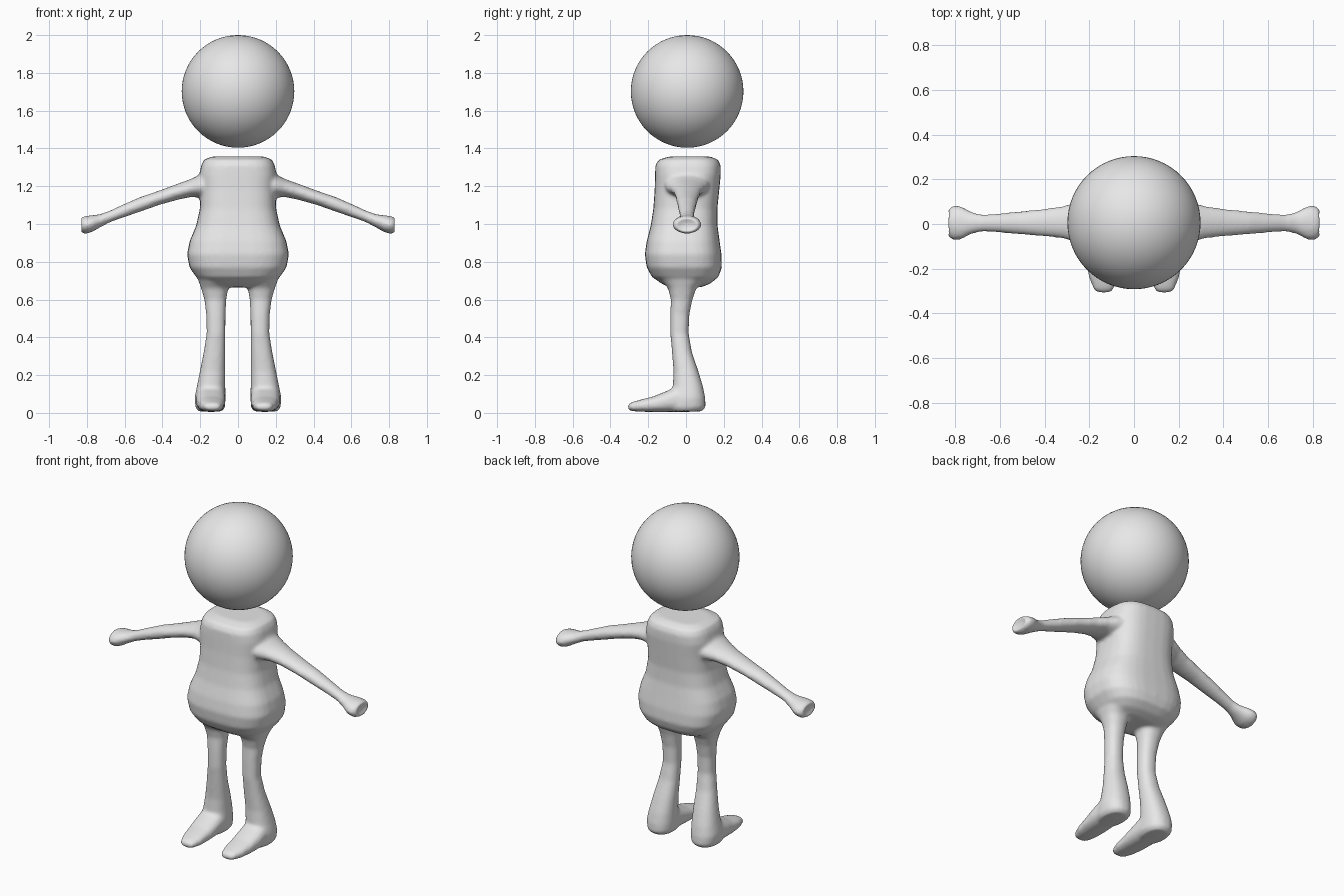
import bpy, bmesh, math
from mathutils import Vector

skin = bpy.data.materials.new("plain grey")
skin.diffuse_color = (0.8, 0.8, 0.8, 1)


def loft(bm, rings, axis, power=2.0, n=32):
    """Skin rings (position, lo_a, hi_a, lo_b, hi_b) along an axis, capped at both ends."""
    loops = []
    for p, a0, a1, b0, b1 in rings:
        loop = []
        for i in range(n):
            t = 2 * math.pi * i / n
            c, s = math.cos(t), math.sin(t)
            u = (a0 + a1) / 2 + (a1 - a0) / 2 * math.copysign(abs(c) ** (2 / power), c)
            v = (b0 + b1) / 2 + (b1 - b0) / 2 * math.copysign(abs(s) ** (2 / power), s)
            co = {'X': (p, u, v), 'Y': (u, p, v), 'Z': (u, v, p)}[axis]
            loop.append(bm.verts.new(co))
        loops.append(loop)
    faces = [bm.faces.new(loops[0]), bm.faces.new(loops[-1][::-1])]
    for l0, l1 in zip(loops, loops[1:]):
        for i in range(n):
            j = (i + 1) % n
            faces.append(bm.faces.new((l0[i], l1[i], l1[j], l0[j])))
    bmesh.ops.recalc_face_normals(bm, faces=faces)


def mirrored(rings, axis):
    """The same rings on the -x side."""
    if axis == 'X':
        return [(-p, a, b, c, d) for p, a, b, c, d in rings]
    return [(p, -b, -a, c, d) for p, a, b, c, d in rings]


bm = bmesh.new()

# Torso: z, x range, y range
torso = [(0.665, -0.13, 0.13, -0.09, 0.08), (0.685, -0.18, 0.18, -0.13, 0.13),
         (0.72, -0.222, 0.222, -0.18, 0.172), (0.77, -0.257, 0.257, -0.208, 0.19),
         (0.84, -0.27, 0.27, -0.218, 0.188), (0.91, -0.256, 0.256, -0.208, 0.178),
         (0.99, -0.222, 0.222, -0.187, 0.167), (1.08, -0.202, 0.202, -0.173, 0.166),
         (1.18, -0.2, 0.2, -0.166, 0.176), (1.26, -0.205, 0.205, -0.164, 0.184),
         (1.31, -0.195, 0.195, -0.162, 0.184), (1.34, -0.18, 0.18, -0.145, 0.17),
         (1.357, -0.14, 0.14, -0.09, 0.13)]
loft(bm, torso, 'Z', 2.9)

# Arm with flared, cupped hand: x, y range, z range
arm = [(0.12, -0.12, 0.13, 1.13, 1.30), (0.2, -0.11, 0.12, 1.14, 1.262),
       (0.25, -0.085, 0.1, 1.143, 1.238), (0.32, -0.064, 0.08, 1.128, 1.213),
       (0.42, -0.054, 0.066, 1.1, 1.176), (0.52, -0.046, 0.056, 1.064, 1.142),
       (0.62, -0.037, 0.046, 1.03, 1.098), (0.68, -0.034, 0.042, 1.008, 1.07),
       (0.73, -0.045, 0.055, 0.982, 1.052), (0.775, -0.07, 0.08, 0.956, 1.046),
       (0.81, -0.072, 0.082, 0.948, 1.042), (0.835, -0.055, 0.065, 0.958, 1.032),
       (0.82, -0.035, 0.045, 0.972, 1.012)]

# Leg: z, x range, y range
leg = [(0.008, 0.085, 0.21, -0.09, 0.085), (0.03, 0.068, 0.226, -0.1, 0.104),
       (0.08, 0.066, 0.23, -0.085, 0.102), (0.14, 0.067, 0.218, -0.07, 0.09),
       (0.22, 0.067, 0.202, -0.066, 0.066), (0.32, 0.067, 0.182, -0.074, 0.032),
       (0.42, 0.067, 0.166, -0.083, 0.014), (0.52, 0.066, 0.168, -0.083, 0.018),
       (0.6, 0.062, 0.178, -0.08, 0.034), (0.66, 0.052, 0.195, -0.095, 0.055),
       (0.7, 0.03, 0.21, -0.13, 0.1), (0.76, 0.03, 0.22, -0.14, 0.12)]

# Foot: y, x range, z range
foot = [(-0.308, 0.105, 0.165, 0.018, 0.042), (-0.29, 0.09, 0.182, 0.01, 0.056),
        (-0.24, 0.076, 0.202, 0.006, 0.07), (-0.17, 0.07, 0.214, 0.005, 0.088),
        (-0.1, 0.067, 0.222, 0.005, 0.117), (-0.05, 0.067, 0.222, 0.005, 0.14),
        (0.03, 0.067, 0.222, 0.005, 0.14)]

for rings, axis, power in ((arm, 'X', 2.0), (leg, 'Z', 2.3), (foot, 'Y', 2.5)):
    loft(bm, rings, axis, power)
    loft(bm, mirrored(rings, axis), axis, power)

# Body: limbs and torso fused into one soft skin
mesh = bpy.data.meshes.new("body")
bm.to_mesh(mesh)
bm.free()
body = bpy.data.objects.new("body", mesh)
bpy.context.collection.objects.link(body)
mesh.materials.append(skin)
fuse = body.modifiers.new("fuse", 'REMESH')
fuse.mode = 'VOXEL'
fuse.voxel_size = 0.01
fuse.use_smooth_shade = True
soften = body.modifiers.new("soften", 'SMOOTH')
soften.factor = 0.5
soften.iterations = 8

# Head: floating ball
bpy.ops.mesh.primitive_uv_sphere_add(segments=64, ring_count=32, radius=0.298,
                                     location=(0, 0.006, 1.702))
head = bpy.context.object
head.name = "head"
head.data.materials.append(skin)
bpy.ops.object.shade_smooth()
